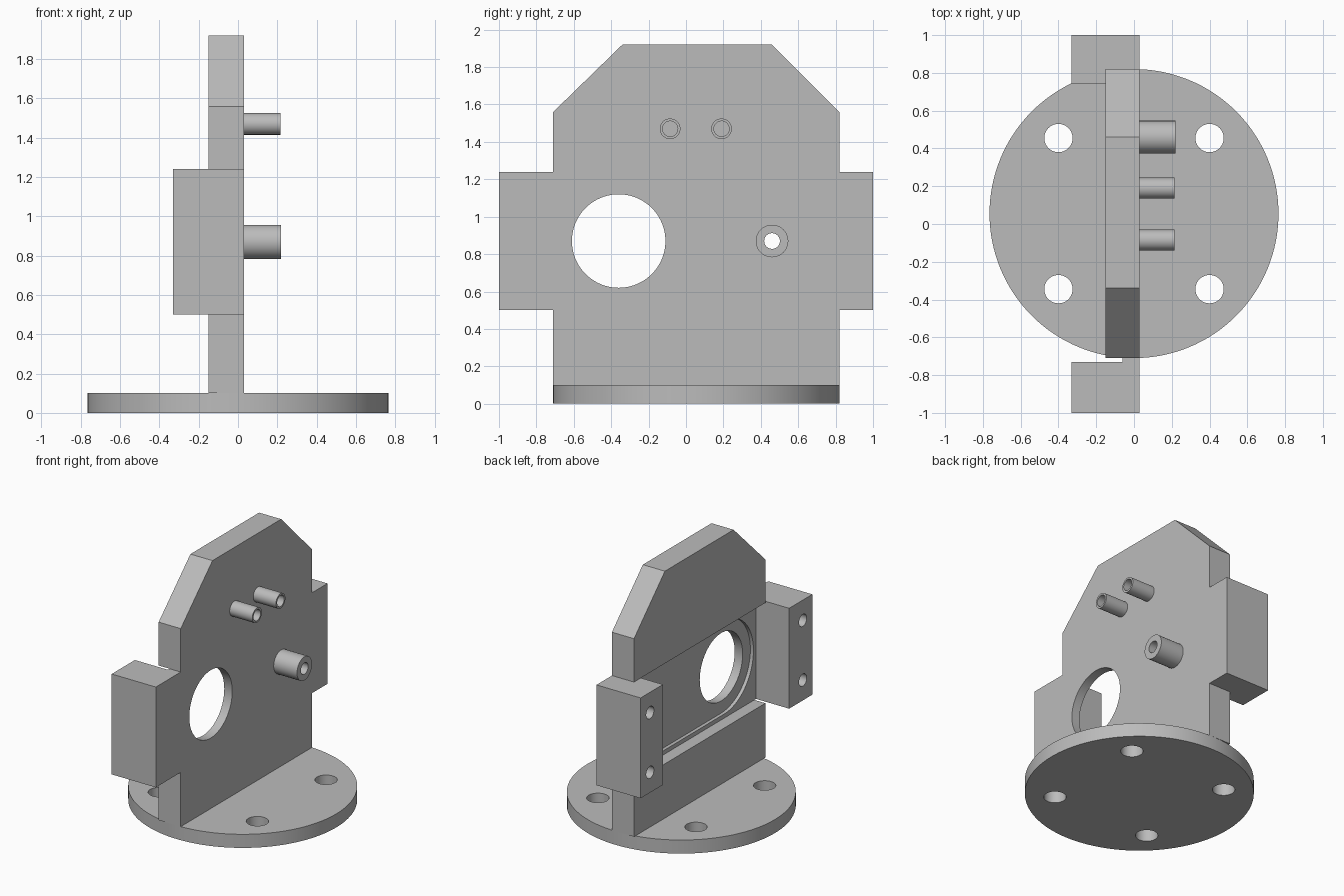
import bpy
import bmesh
import math
from mathutils import Matrix, Vector

cube = bpy.data.objects.get("Cube")
if cube:
    bpy.data.objects.remove(cube, do_unlink=True)

grey = bpy.data.materials.new("plain grey")
grey.use_nodes = True
colour = (0.5, 0.5, 0.5, 1)
grey.diffuse_color = colour
grey.node_tree.nodes["Principled BSDF"].inputs["Base Color"].default_value = colour

X0, X1 = -0.15, 0.03           # back and front faces of the upright plate
FLOOR, POCKET = -0.06, -0.035  # recess floor and pocket floor
MID = 0.87                     # height of the recess centre line
HOLE_Y, SHAFT_Y = -0.36, 0.46


def make(name, bm):
    bmesh.ops.recalc_face_normals(bm, faces=bm.faces)
    mesh = bpy.data.meshes.new(name)
    bm.to_mesh(mesh)
    bm.free()
    obj = bpy.data.objects.new(name, mesh)
    bpy.context.collection.objects.link(obj)
    mesh.materials.append(grey)
    return obj


def extrude_x(name, outline, x0, x1):
    """Prism along x from an outline of (y, z) points."""
    bm = bmesh.new()
    face = bm.faces.new([bm.verts.new((x0, y, z)) for y, z in outline])
    new = bmesh.ops.extrude_face_region(bm, geom=[face])["geom"]
    verts = [v for v in new if isinstance(v, bmesh.types.BMVert)]
    bmesh.ops.translate(bm, verts=verts, vec=(x1 - x0, 0, 0))
    return make(name, bm)


def box(name, x0, x1, y0, y1, z0, z1):
    return extrude_x(name, [(y0, z0), (y1, z0), (y1, z1), (y0, z1)], x0, x1)


def arc(y, z, r, start, end, n):
    angles = [start + (end - start) * i / n for i in range(n + 1)]
    return [(y + r * math.cos(a), z + r * math.sin(a)) for a in angles]


def rod(name, y, z, r, x0, x1, n=48):
    return extrude_x(name, arc(y, z, r, 0, math.tau, n)[:-1], x0, x1)


def disc(name, x, y, r, z0, z1, n):
    bm = bmesh.new()
    place = Matrix.Translation(Vector((x, y, (z0 + z1) / 2)))
    bmesh.ops.create_cone(bm, cap_ends=True, segments=n, radius1=r, radius2=r,
                          depth=z1 - z0, matrix=place)
    return make(name, bm)


def combine(target, tool, operation="DIFFERENCE"):
    mod = target.modifiers.new("combine", "BOOLEAN")
    mod.operation = operation
    mod.solver = "EXACT"
    mod.object = tool
    bpy.context.view_layer.objects.active = target
    bpy.ops.object.modifier_apply(modifier=mod.name)
    bpy.data.objects.remove(tool, do_unlink=True)


# Round base with four mounting holes
base = disc("round_base", 0, 0.055, 0.765, 0, 0.1, 128)
for sx in (-1, 1):
    for sy in (-1, 1):
        combine(base, disc("cutter", sx * 0.4, 0.055 + sy * 0.4, 0.075, -0.1, 0.2, 40))

# Upright plate with chamfered top corners
plate = extrude_x("upright_plate", [(-0.71, 0.1), (0.82, 0.1), (0.82, 1.56),
                                    (0.46, 1.92), (-0.34, 1.92), (-0.71, 1.56)], X0, X1)

# Side lugs, joined to the plate
for y0, y1 in ((-1, -0.6), (0.7, 1)):
    combine(plate, box("lug", -0.33, X1, y0, y1, 0.5, 1.24), "UNION")

# Recess across the back, with a shallow round-ended pocket in its floor
combine(plate, box("cutter", -0.5, FLOOR, -0.73, 0.74, 0.5, 1.24))
half = math.pi / 2
slot = arc(SHAFT_Y, MID, 0.34, -half, half, 32) + arc(HOLE_Y, MID, 0.34, half, 3 * half, 32)
slot = [(min(y, 0.735), z) for y, z in slot]
clean = [p for i, p in enumerate(slot) if i == 0 or (Vector(p) - Vector(slot[i - 1])).length > 1e-5]
combine(plate, extrude_x("cutter", clean, -0.1, POCKET))

# Large through hole
combine(plate, rod("cutter", HOLE_Y, MID, 0.25, -0.5, 0.5, 80))

# Blind screw holes in the lugs
for y in (-0.89, 0.89):
    for dz in (-0.22, 0.22):
        combine(plate, rod("cutter", y, MID + dz, 0.045, -0.5, -0.13, 32))

# Shaft hole through the plate and its boss
combine(plate, rod("cutter", SHAFT_Y, MID, 0.042, -0.5, 0.5, 32))
boss = rod("shaft_boss", SHAFT_Y, MID, 0.087, X1, 0.22)
combine(boss, rod("cutter", SHAFT_Y, MID, 0.042, -0.5, 0.5, 32))

# Two small hollow posts
posts = []
for name, y in (("front_post", -0.085), ("rear_post", 0.19)):
    post = rod(name, y, 1.47, 0.055, X1, 0.215)
    combine(post, rod("cutter", y, 1.47, 0.041, X1 + 0.01, 0.5, 32))
    posts.append(post)

# Smooth curved walls, sharp edges kept
bpy.ops.object.select_all(action="DESELECT")
for obj in (base, plate, boss, *posts):
    obj.select_set(True)
bpy.context.view_layer.objects.active = plate
bpy.ops.object.shade_smooth_by_angle(angle=math.radians(30))
